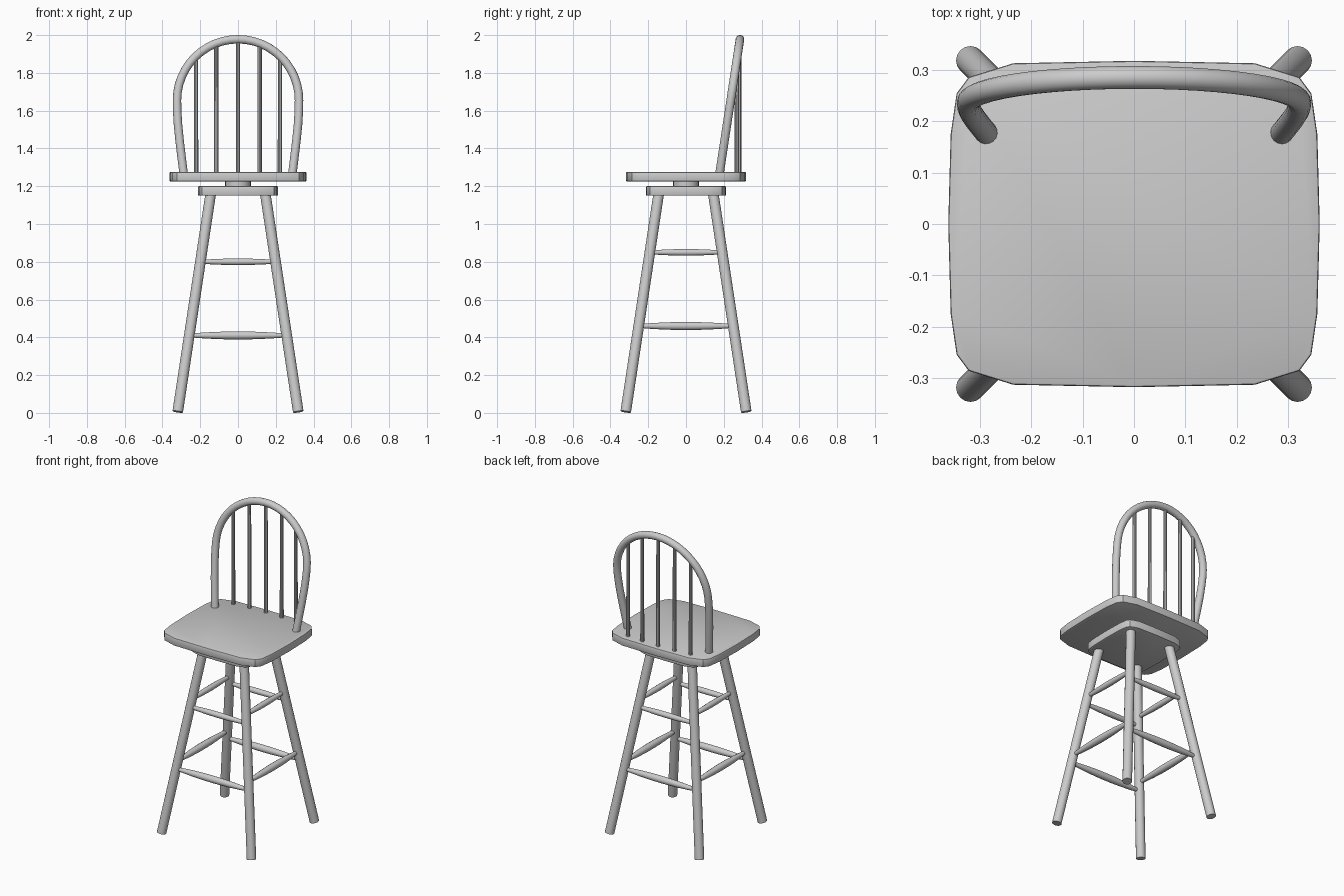
import bpy, bmesh, math
from mathutils import Vector

if "Cube" in bpy.data.objects:
    bpy.data.objects.remove(bpy.data.objects["Cube"])


def finish(name, bm, angle=35):
    bmesh.ops.recalc_face_normals(bm, faces=bm.faces)
    mesh = bpy.data.meshes.new(name)
    bm.to_mesh(mesh)
    bm.free()
    ob = bpy.data.objects.new(name, mesh)
    bpy.context.collection.objects.link(ob)
    bpy.ops.object.select_all(action='DESELECT')
    ob.select_set(True)
    bpy.context.view_layer.objects.active = ob
    bpy.ops.object.shade_smooth_by_angle(angle=math.radians(angle))
    return ob


def tube(name, path, radii, sides=16):
    """Sweep a circle along a path, with one radius per point."""
    bm = bmesh.new()
    pts = [Vector(p) for p in path]
    rings, u = [], None
    for i, p in enumerate(pts):
        t = (pts[min(i + 1, len(pts) - 1)] - pts[max(i - 1, 0)]).normalized()
        if u is None:
            u = t.orthogonal()
        u = (u - t * u.dot(t)).normalized()
        v = t.cross(u)
        rings.append([bm.verts.new(p + radii[i] * (u * math.cos(a) + v * math.sin(a)))
                      for a in (2 * math.pi * k / sides for k in range(sides))])
    for a, b in zip(rings, rings[1:]):
        for k in range(sides):
            n = (k + 1) % sides
            bm.faces.new((a[k], a[n], b[n], b[k]))
    bm.faces.new(rings[0])
    bm.faces.new(rings[-1])
    return finish(name, bm)


# quarter outline of the softly bowed square, as fractions of the half size
QUARTER = [(1, 0), (.987, .55), (.955, .80), (.89, .90), (.65, .985), (0, 1)]


def slab(name, hx, hy, z0, z1, bevel):
    q = QUARTER
    half = q + [(-x, y) for x, y in reversed(q[:-1])]
    outline = half + [(x, -y) for x, y in reversed(half[1:-1])]
    bm = bmesh.new()
    face = bm.faces.new([bm.verts.new((x * hx, y * hy, z0)) for x, y in outline])
    ext = bmesh.ops.extrude_face_region(bm, geom=[face])
    top = [g for g in ext['geom'] if isinstance(g, bmesh.types.BMVert)]
    bmesh.ops.translate(bm, verts=top, vec=(0, 0, z1 - z0))
    rim = [e for e in bm.edges if abs(e.verts[0].co.z - e.verts[1].co.z) < 1e-5]
    bmesh.ops.bevel(bm, geom=rim, offset=bevel, segments=2, profile=.5, affect='EDGES')
    return finish(name, bm, 30)


# seat, swivel and the block that holds the legs
slab("seat", .362, .318, 1.225, 1.275, .005)
slab("leg_block", .213, .213, 1.15, 1.20, .006)
tube("swivel", [(0, 0, 1.195), (0, 0, 1.23)], [.068, .068], 24)


# splayed legs
def leg_offset(z):
    return .32 - .174 * z / 1.15


for side, sx in (("left", -1), ("right", 1)):
    for end, sy in (("front", -1), ("back", 1)):
        path = [(sx * leg_offset(z), sy * leg_offset(z), z) for z in (.006, 1.16)]
        tube(f"{end}_{side}_leg", path, [.028, .028])


# stretchers, swelling towards the middle
def stretcher(name, z, sign, along_x, r):
    d = leg_offset(z)
    stations = [-1, -.75, -.5, -.25, 0, .25, .5, .75, 1]
    path = [(s * d, sign * d, z) if along_x else (sign * d, s * d, z) for s in stations]
    tube(name, path, [.010 + (r - .010) * (1 - s * s) for s in stations], 12)


for level, z, r in (("lower", .41, .022), ("upper", .80, .018)):
    stretcher(f"front_{level}_stretcher", z, -1, True, r)
    stretcher(f"back_{level}_stretcher", z, 1, True, r)
    stretcher(f"left_{level}_stretcher", z + .05, -1, False, r)
    stretcher(f"right_{level}_stretcher", z + .05, 1, False, r)


# bent hoop of the backrest, leaning backwards
def lean(z):
    return .178 + (z - 1.27) * .152


R, ZC = .323, 1.655
side = [(.287, 1.26), (.297, 1.34), (.309, 1.44), (.318, 1.53), (.322, 1.60)]
arc = [(R * math.cos(math.pi * k / 24), ZC + R * math.sin(math.pi * k / 24)) for k in range(25)]
hoop = side + arc + [(-x, z) for x, z in reversed(side)]
tube("back_hoop", [(x, lean(z), z) for x, z in hoop], [.0225] * len(hoop))

# upright spindles under the hoop
for i, x in enumerate((-.222, -.115, 0, .115, .222)):
    top = ZC + math.sqrt(R * R - x * x)
    y = lean(top) - .003
    tube(f"back_spindle_{i + 1}", [(x, y, 1.26), (x, y, top)], [.012, .011], 10)
